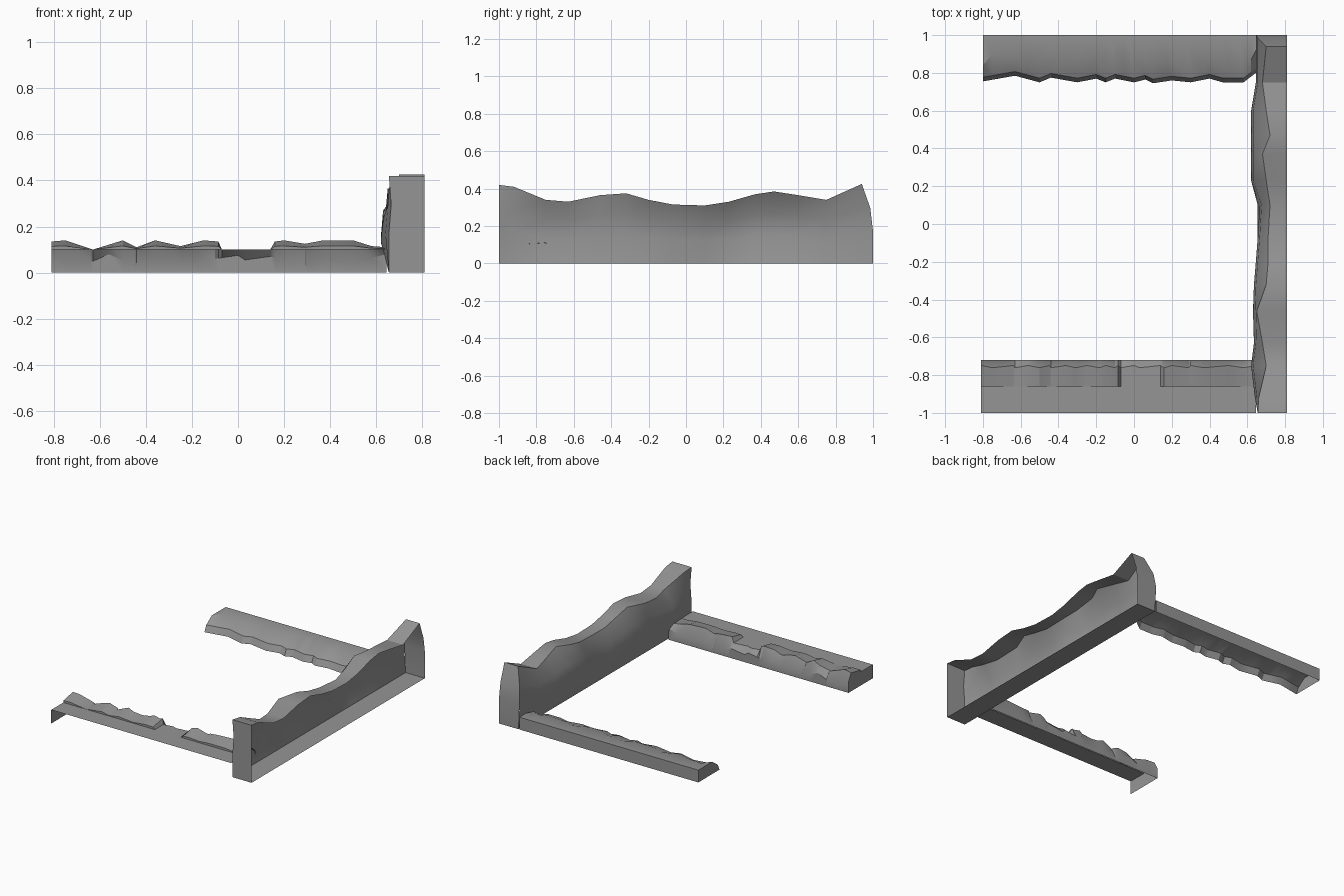
import bpy

default_cube = bpy.data.objects.get("Cube")
if default_cube:
    bpy.data.objects.remove(default_cube, do_unlink=True)

stone = bpy.data.materials.new("grey_stone")
stone.use_nodes = True
stone.diffuse_color = (0.3, 0.3, 0.3, 1)
stone.node_tree.nodes["Principled BSDF"].inputs["Base Color"].default_value = (0.3, 0.3, 0.3, 1)


def sample(points, position):
    """Linear interpolation through (position, value) pairs."""
    for (start, first), (end, last) in zip(points, points[1:]):
        if position <= end:
            blend = max(0, (position - start) / (end - start))
            return first + (last - first) * blend
    return points[-1][1]


def loft(name, sections, caps):
    """Skin open cross-sections into one sheet and cap the chosen ends."""
    count = len(sections[0])
    vertices = [point for section in sections for point in section]
    faces = []
    for row in range(len(sections) - 1):
        for column in range(count - 1):
            corner = row * count + column
            faces.append((corner, corner + 1, corner + count + 1, corner + count))
    for cap in caps:
        row = cap % len(sections)
        faces.append(tuple(range(row * count, row * count + count)))
    mesh = bpy.data.meshes.new(name)
    mesh.from_pydata(vertices, [], faces)
    mesh.materials.append(stone)
    part = bpy.data.objects.new(name, mesh)
    bpy.context.collection.objects.link(part)
    bpy.ops.object.select_all(action="DESELECT")
    part.select_set(True)
    bpy.context.view_layer.objects.active = part
    bpy.ops.object.mode_set(mode="EDIT")
    bpy.ops.mesh.select_all(action="SELECT")
    bpy.ops.mesh.normals_make_consistent(inside=False)
    bpy.ops.object.mode_set(mode="OBJECT")
    bpy.ops.object.shade_smooth_by_angle(angle=0.5)
    return part


# Tall cliff wall: channel section, open on its +x side
OUTER, FOOT = 0.81, 0.655
wall_rows = [  # y, height, bulge x, crest x
    (-1, .42, .655, .655), (-.92, .41, .64, .66), (-.75, .34, .62, .7),
    (-.63, .33, .635, .68), (-.46, .365, .63, .65), (-.32, .375, .635, .7),
    (-.2, .34, .645, .71), (-.07, .315, .655, .71), (.1, .31, .665, .72),
    (.23, .33, .62, .7), (.37, .37, .62, .68), (.47, .385, .62, .72),
    (.6, .365, .62, .7), (.75, .34, .645, .68), (.94, .425, .645, .7),
]
wall_sections = []
for y, height, bulge, crest in wall_rows:
    back_end = y == wall_rows[-1][0]
    lean = (.06, .06, .06, .045, 0, 0) if back_end else (0,) * 6
    profile = [(OUTER, 0), (FOOT, 0), (bulge, height * .4),
               (bulge + .01, height * .7), (crest, height), (OUTER, height)]
    wall_sections.append([(x, y + shift, z) for (x, z), shift in zip(profile, lean)])
loft("cliff_wall", wall_sections, caps=[0])

# Rounded end of the wall, leaning back at the top
end_profile = [(1, 0), (1, .2), (.985, .3), (.94, .425)]
end_left = [FOOT, .645, .655, .7]
loft("wall_end", [[(x, y, z) for x, (y, z) in zip(end_left, end_profile)],
                  [(OUTER, y, z) for y, z in end_profile]], caps=[])

# Front ledge: flat shelf, raised rim with a gap, crumbling drop behind
rim = [(-.81, .135), (-.75, .14), (-.63, .1), (-.5, .14), (-.44, .11), (-.36, .14),
       (-.25, .115), (-.15, .14), (-.085, .135), (-.07, .1), (.14, .1), (.16, .135),
       (.2, .14), (.29, .125), (.37, .14), (.5, .14), (.58, .115), (.645, .11)]
crease = [(-.81, .08), (-.75, .035), (-.64, .045), (-.56, .08), (-.45, .03),
          (-.31, .06), (-.25, .04), (-.18, .07), (-.1, .06), (0, .075), (.03, .055),
          (.14, .07), (.3, .03), (.37, .055), (.5, .045), (.645, .08)]
stations = sorted({x for x, z in rim + crease})
front_sections = []
for index, x in enumerate(stations):
    top, drop = sample(rim, x), sample(crease, x)
    wobble = .006 * (-1) ** index
    profile = [(-1, 0.1), (-.86, 0.1), (-.86, 0.1 + (top - 0.1) * .4),
               (-.755 + wobble, top), (-.72, drop), (-.72, 0)]
    front_sections.append([(x, y, z) for y, z in profile])
loft("front_ledge", front_sections, caps=[])

# End plate of the front ledge, reaching the ground
end = front_sections[0]
plate = [(end[0][0], -1, 0)] + end
loft("front_ledge_end", [plate[:4], plate[:3:-1] + [plate[4]]], caps=[])

# Back ledge: upright outer face, flat shelf and jagged slope to the ground
shelf_edge = [(-.8, .84), (-.75, .9), (-.63, .89), (-.56, .86), (-.44, .91),
              (-.37, .88), (-.2, .87), (-.11, .92), (-.05, .86), (-.01, .9),
              (.1, .86), (.18, .86), (.29, .91), (.37, .88), (.5, .87), (.57, .9),
              (.62, .87), (.645, .92)]
toe = [(-.8, .755), (-.63, .785), (-.5, .75), (-.44, .775), (-.3, .75), (-.2, .77),
       (-.15, .75), (-.1, .77), (0, .75), (.06, .765), (.1, .745), (.2, .76),
       (.3, .75), (.4, .77), (.47, .75), (.58, .75), (.645, .8)]
back_sections = []
for x in sorted({x for x, y in shelf_edge + toe}):
    edge, foot = sample(shelf_edge, x), sample(toe, x)
    profile = [(1, 0), (1, .09), (edge, .09), (foot + .022, .045), (foot, 0)]
    back_sections.append([(x, y, z) for y, z in profile])
loft("back_ledge", back_sections, caps=[0])
